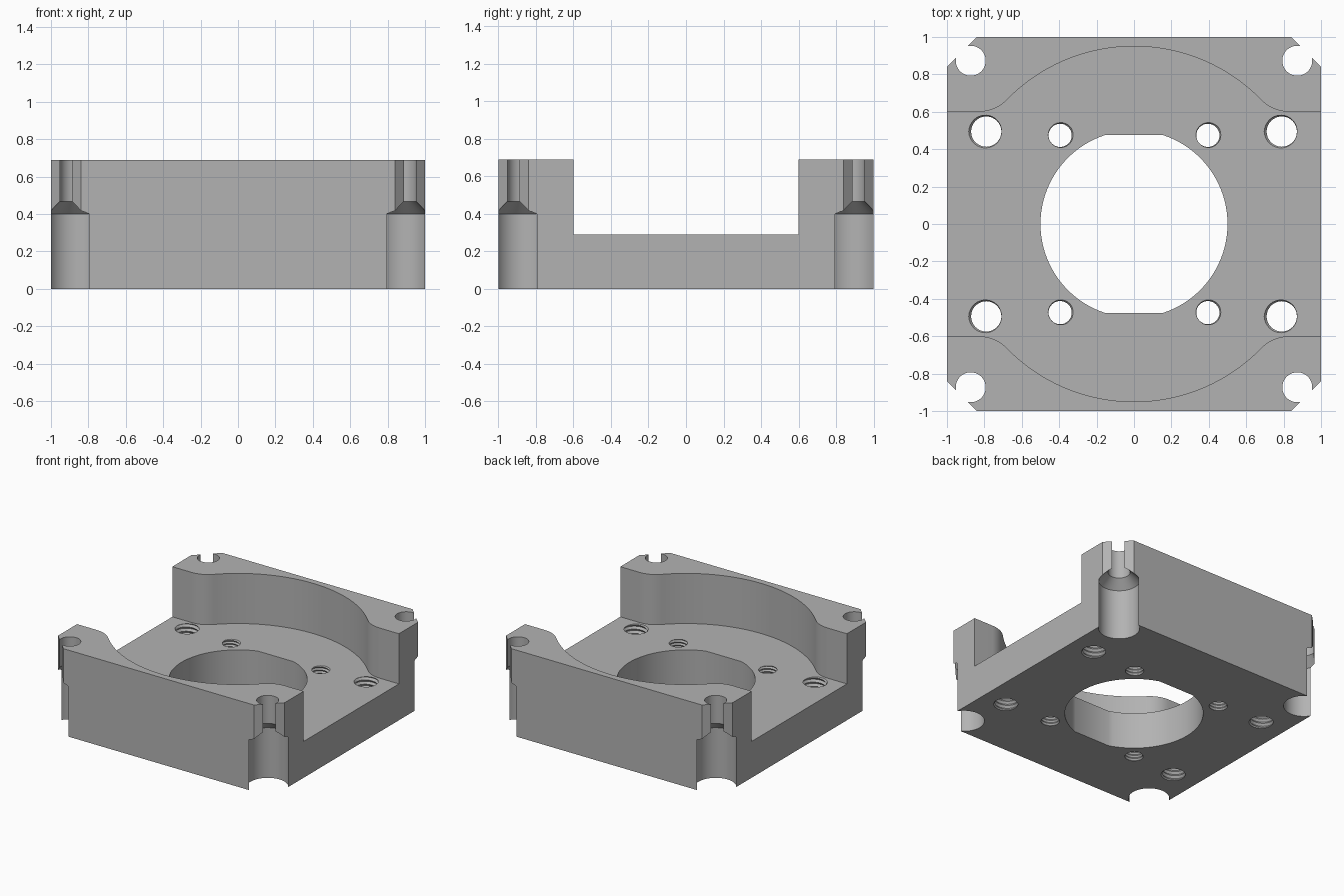
import bpy, bmesh, math
from math import sin, cos, pi, sqrt, atan2

if "Cube" in bpy.data.objects:
    bpy.data.objects.remove(bpy.data.objects["Cube"])

HEIGHT, FLOOR = 0.69, 0.29
CORNERS = [(1, 1), (-1, 1), (-1, -1), (1, -1)]


def finish(name, bm):
    bmesh.ops.recalc_face_normals(bm, faces=bm.faces)
    mesh = bpy.data.meshes.new(name)
    bm.to_mesh(mesh)
    bm.free()
    obj = bpy.data.objects.new(name, mesh)
    bpy.context.collection.objects.link(obj)
    return obj


def prism(name, outline, z0, z1):
    bm = bmesh.new()
    face = bm.faces.new([bm.verts.new((x, y, z0)) for x, y in outline])
    new = bmesh.ops.extrude_face_region(bm, geom=[face])["geom"]
    bmesh.ops.translate(bm, vec=(0, 0, z1 - z0),
                        verts=[v for v in new if isinstance(v, bmesh.types.BMVert)])
    return finish(name, bm)


def lathe(name, profile, centre, seg=48):
    """Closed solid of revolution from (radius, z) pairs."""
    bm = bmesh.new()
    rings = [[bm.verts.new((centre[0] + r * cos(2 * pi * i / seg),
                            centre[1] + r * sin(2 * pi * i / seg), z))
              for i in range(seg)] for r, z in profile]
    for a, b in zip(rings, rings[1:]):
        for i in range(seg):
            j = (i + 1) % seg
            bm.faces.new((a[i], a[j], b[j], b[i]))
    bm.faces.new(rings[0])
    bm.faces.new(rings[-1])
    return finish(name, bm)


def thread(name, centre, minor, major, pitch, seg=32):
    """Helical tap, long enough to pass through the floor plate."""
    bm = bmesh.new()
    turns = math.ceil((FLOOR + 0.1) / pitch) + 2
    z0 = -0.05 - pitch

    def point(n, r, lift):
        a = 2 * pi * n / seg
        return bm.verts.new((centre[0] + r * cos(a), centre[1] + r * sin(a),
                             z0 + pitch * n / seg + lift))
    crest = [point(n, minor, 0) for n in range((turns + 1) * seg + 1)]
    root = [point(n, major, pitch / 2) for n in range(turns * seg + 1)]
    for n in range(turns * seg):
        bm.faces.new((crest[n], crest[n + 1], root[n + 1], root[n]))
        bm.faces.new((root[n], root[n + 1], crest[n + 1 + seg], crest[n + seg]))
    # close both ends with a fan
    top = z0 + pitch * (turns + 2)
    low = bm.verts.new((*centre, z0 - pitch))
    high = bm.verts.new((*centre, top + pitch))
    for e in [e for e in bm.edges if len(e.link_faces) == 1]:
        hub = low if e.verts[0].co.z < (z0 + top) / 2 else high
        bm.faces.new((*e.verts, hub))
    return finish(name, bm)


def cut(body, cutter):
    mod = body.modifiers.new("cut", 'BOOLEAN')
    mod.operation, mod.solver, mod.object = 'DIFFERENCE', 'EXACT', cutter
    bpy.context.view_layer.objects.active = body
    bpy.ops.object.modifier_apply(modifier=mod.name)
    bpy.data.objects.remove(cutter)


# Square block with chamfered corners
c = 0.84
body = prism("mount_block", [(1, -c), (1, c), (c, 1), (-c, 1),
                             (-1, c), (-1, -c), (-c, -1), (c, -1)], 0, HEIGHT)

# Channel with a round pocket blended into straight walls
R, W, f = 0.95, 0.60, 0.21
fx = sqrt((R + f) ** 2 - (W + f) ** 2)
join = atan2(W + f, fx)
upper = [(1.2, W)]
for i in range(13):
    a = -pi / 2 + (join - pi / 2) * i / 12
    upper.append((fx + f * cos(a), W + f + f * sin(a)))
for i in range(1, 29):
    a = join + (pi / 2 - join) * i / 28
    upper.append((R * cos(a), R * sin(a)))
upper += [(-x, y) for x, y in reversed(upper[:-1])]
cut(body, prism("channel", upper + [(-x, -y) for x, y in upper], FLOOR, 1.0))

# Central bore with two flats
flat = math.asin(0.475 / 0.5)
side = [(0.5 * cos(-flat + 2 * flat * i / 40), 0.5 * sin(-flat + 2 * flat * i / 40))
        for i in range(41)]
cut(body, prism("bore", side + [(-x, -y) for x, y in side], -0.1, 0.5))

# Stepped corner screw holes and tapped floor holes
for sx, sy in CORNERS:
    cut(body, lathe("corner_hole", [(0.149, -0.1), (0.149, 0.40), (0.08, 0.467),
                                    (0.08, 0.9)], (0.873 * sx, 0.873 * sy)))
    cut(body, thread("large_tap", (0.79 * sx, 0.494 * sy), 0.081, 0.094, 0.034))
    cut(body, thread("small_tap", (0.395 * sx, 0.474 * sy), 0.062, 0.071, 0.025))

# Grey metal
metal = bpy.data.materials.new("grey_metal")
metal.diffuse_color = (0.45, 0.45, 0.45, 1)
metal.use_nodes = True
metal.node_tree.nodes["Principled BSDF"].inputs["Base Color"].default_value = metal.diffuse_color
body.data.materials.clear()
body.data.materials.append(metal)
for p in body.data.polygons:
    p.material_index = 0

bpy.ops.object.select_all(action='DESELECT')
body.select_set(True)
bpy.context.view_layer.objects.active = body
bpy.ops.object.shade_smooth_by_angle(angle=math.radians(25))
